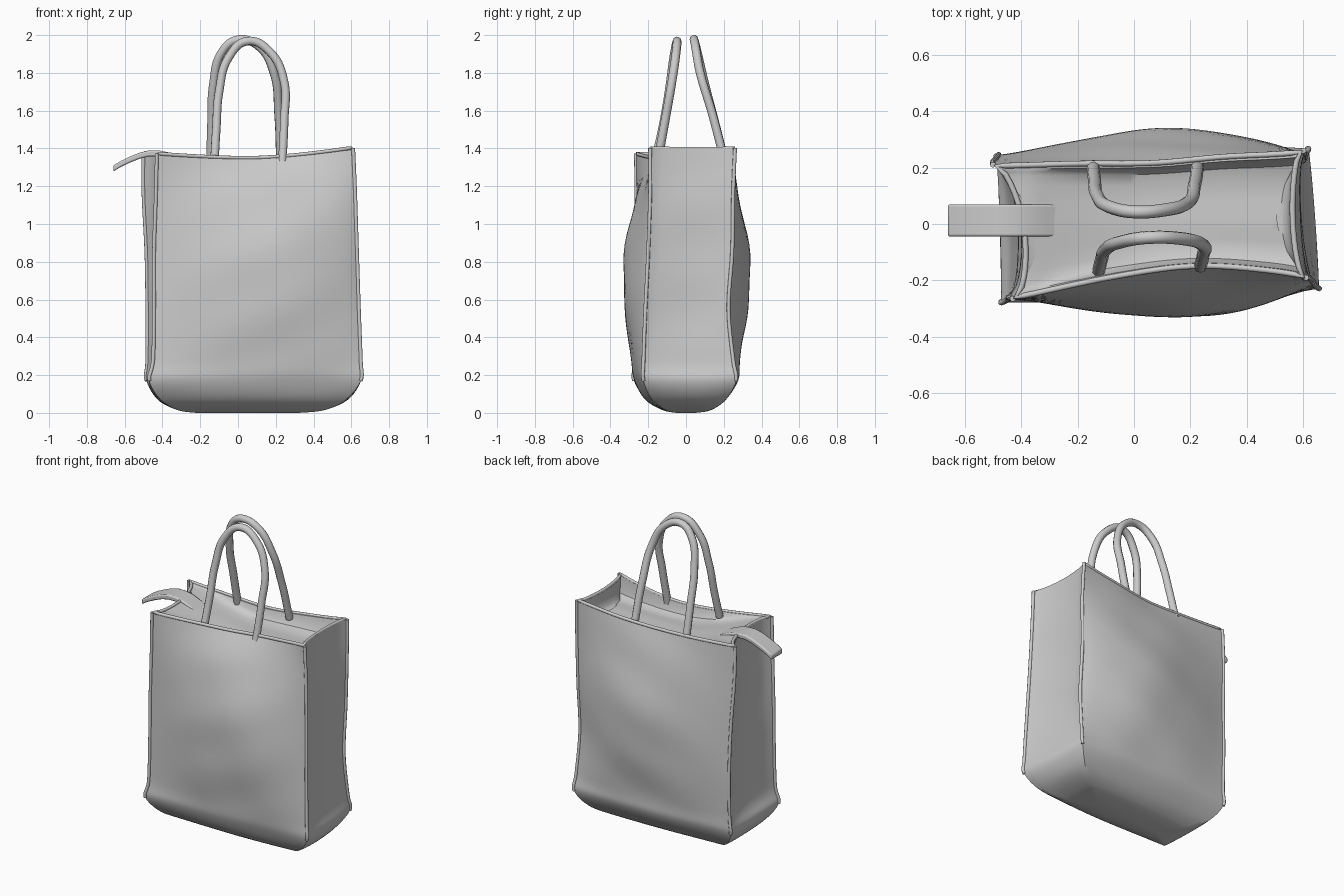
import bpy, bmesh, math
from mathutils import Vector

if "Cube" in bpy.data.objects:
    bpy.data.objects.remove(bpy.data.objects["Cube"])

NF, NS = 32, 14  # segments along a broad panel and along a gusset

# Body sections: z, corners FL FR BR BL (x, y), bulges front/back, gusset insets left/right
KEYS = [
    (0.00, -.22, -.05, .32, -.05, .32, .05, -.22, .05, .00, .00, .00, .00),
    (0.015, -.32, -.12, .46, -.11, .45, .13, -.32, .11, .01, .01, .00, .00),
    (0.07, -.41, -.21, .57, -.18, .55, .21, -.42, .18, .02, .01, -.01, -.02),
    (0.17, -.47, -.275, .65, -.225, .615, .265, -.485, .235, .02, .02, .00, -.01),
    (0.28, -.45, -.27, .65, -.225, .61, .25, -.48, .24, .045, .04, .03, .01),
    (0.55, -.445, -.265, .64, -.215, .60, .225, -.48, .245, .088, .092, .05, .02),
    (0.85, -.445, -.26, .63, -.20, .60, .245, -.485, .235, .10, .095, .06, .025),
    (1.15, -.435, -.262, .62, -.19, .605, .25, -.50, .22, .035, .045, .065, .03),
    (1.37, -.43, -.265, .61, -.19, .60, .26, -.50, .21, -.064, -.01, .07, .035),
]


def section(u):
    """Catmull-Rom interpolation of the key sections, u in 0..len-1."""
    n = len(KEYS) - 1
    i = min(int(u), n - 1)
    t = u - i
    a, b, c, d = (KEYS[max(0, min(n, i + k))] for k in (-1, 0, 1, 2))
    return [.5 * (2 * q + (r - p) * t + (2 * p - 5 * q + 4 * r - s) * t * t
                  + (3 * q - p - 3 * r + s) * t ** 3) for p, q, r, s in zip(a, b, c, d)]


def rim_lift(x):
    return -.02 + (.052 if x > .05 else .028) * min(1, abs(x - .05) / .55) ** 1.6


def ring(u):
    k = section(u)
    z = max(0, k[0])
    corners = [Vector(k[i:i + 2]) for i in (1, 3, 5, 7)]
    offsets = (k[9], -k[12], k[10], -k[11])
    pts = []
    for j in range(4):
        a, b = corners[j], corners[(j + 1) % 4]
        n = NF if j % 2 == 0 else NS
        out = Vector(((b - a).y, -(b - a).x)).normalized()
        for i in range(n):
            t = i / n
            # broad panels belly out most a little to the right of the middle
            s = t ** 1.3 if j == 0 else (1 - t) ** 1.3 if j == 2 else t
            w = abs(math.sin(math.pi * s)) if 0 < t < 1 else 0
            p = a.lerp(b, t) + out * offsets[j] * (w ** .85 if n == NF else w ** .6)
            # soft cloth folds
            fade = min(1, z / .3) * w
            p += out * fade * .003 * (math.sin(11 * p.x + 6 * z + j) + math.sin(17 * z - 7 * p.x))
            pts.append(Vector((p.x, p.y, z + rim_lift(p.x) * (z / 1.37) ** 3)))
    return pts


def panel_z(x):
    """Height of the sagging closure panel, rising to the tab at the left."""
    return 1.28 + .085 * max(0, min(1, (.05 - x) / .42)) ** 1.5


# Outer shell rings from base to rim, then the lip and the recessed closure panel
steps = 6
rings = [ring(i / steps) for i in range((len(KEYS) - 1) * steps + 1)]
rim = rings[-1]


def inner(sx, sy, mix):
    out = []
    for p in rim:
        x, y = .07 + (p.x - .07) * sx, p.y * sy
        out.append(Vector((x, y, p.z + (min(panel_z(x), p.z) - p.z) * mix)))
    return out


rings += [inner(.965, .91, 0), inner(.955, .87, .5), inner(.94, .80, .85),
          inner(.9, .62, 1), inner(.86, .35, 1), inner(.82, .1, .95)]

bm = bmesh.new()
vr = [[bm.verts.new(p) for p in r] for r in rings]
count = len(rim)
for lo, hi in zip(vr, vr[1:]):
    for i in range(count):
        j = (i + 1) % count
        bm.faces.new((lo[i], lo[j], hi[j], hi[i]))
bm.faces.new(vr[0][::-1])
# close the narrow slot along the middle of the panel with cross strips
last = vr[-1]
front = last[:NF + 1]
back = [last[(2 * NF + NS - i) % count] for i in range(NF + 1)]
for i in range(NF):
    bm.faces.new((front[i], front[i + 1], back[i + 1], back[i]))
bm.faces.new(last[NF:NF + NS + 1])
bm.faces.new(last[2 * NF + NS:] + [last[0]])
bmesh.ops.recalc_face_normals(bm, faces=bm.faces)
mesh = bpy.data.meshes.new("bag_body")
bm.to_mesh(mesh)
bm.free()
body = bpy.data.objects.new("bag_body", mesh)
bpy.context.collection.objects.link(body)
bpy.context.view_layer.objects.active = body
body.select_set(True)
bpy.ops.object.shade_smooth_by_angle(angle=math.radians(42))


def tube(name, pts, radius, closed=False, smooth=False):
    cu = bpy.data.curves.new(name, 'CURVE')
    cu.dimensions = '3D'
    cu.bevel_depth = radius
    cu.bevel_resolution = 3
    cu.use_fill_caps = True
    if smooth:
        sp = cu.splines.new('BEZIER')
        sp.bezier_points.add(len(pts) - 1)
        for bp, p in zip(sp.bezier_points, pts):
            bp.co = p
            bp.handle_left_type = bp.handle_right_type = 'AUTO'
        sp.resolution_u = 10
    else:
        sp = cu.splines.new('POLY')
        sp.points.add(len(pts) - 1)
        for q, p in zip(sp.points, pts):
            q.co = (*p, 1)
    sp.use_cyclic_u = closed
    sp.use_smooth = True
    ob = bpy.data.objects.new(name, cu)
    bpy.context.collection.objects.link(ob)
    return ob


# Piped seams down the four corners and around the rim
for label, col in (("front_left", 0), ("front_right", NF),
                   ("back_right", NF + NS), ("back_left", 2 * NF + NS)):
    tube("seam_" + label, [r[col] for r in rings[3 * steps:(len(KEYS) - 1) * steps + 1]], .010)
tube("rim_binding", [p.lerp(Vector((.07, 0, p.z)), .02) for p in rim], .010, closed=True)

# Rolled carrying handles
tube("front_handle", [(-.125, -.165, 1.33), (-.115, -.125, 1.5), (-.10, -.09, 1.7), (-.05, -.065, 1.88),
                      (.05, -.048, 1.968), (.17, -.052, 1.91), (.245, -.075, 1.75),
                      (.245, -.11, 1.55), (.235, -.150, 1.33)], .023, smooth=True)
tube("back_handle", [(-.145, .205, 1.33), (-.14, .155, 1.53), (-.13, .10, 1.74), (-.085, .06, 1.91),
                     (.0, .043, 1.976), (.11, .05, 1.94), (.19, .075, 1.8),
                     (.215, .14, 1.58), (.225, .205, 1.33)], .023, smooth=True)


# Closure tab: flat band drooping over the left gusset and merging into the panel
b = bmesh.new()
prev = None
for x, z in [(-.66, 1.31), (-.62, 1.334), (-.57, 1.358), (-.52, 1.378), (-.47, 1.39),
             (-.42, 1.39), (-.37, 1.38), (-.31, 1.355), (-.25, 1.325), (-.19, 1.295)]:
    cur = [b.verts.new(c) for c in ((x, -.045, z), (x, .07, z), (x, .07, z - .032), (x, -.045, z - .032))]
    if prev:
        for i in range(4):
            b.faces.new((prev[i], prev[(i + 1) % 4], cur[(i + 1) % 4], cur[i]))
    else:
        b.faces.new(cur)
    prev = cur
b.faces.new(prev[::-1])
bmesh.ops.recalc_face_normals(b, faces=b.faces)
me = bpy.data.meshes.new("closure_tab")
b.to_mesh(me)
b.free()
tab = bpy.data.objects.new("closure_tab", me)
bpy.context.collection.objects.link(tab)
bev = tab.modifiers.new("soft_edges", 'BEVEL')
bev.width, bev.segments, bev.limit_method = .008, 2, 'ANGLE'
bpy.ops.object.select_all(action='DESELECT')
tab.select_set(True)
bpy.context.view_layer.objects.active = tab
bpy.ops.object.shade_smooth_by_angle(angle=math.radians(40))
